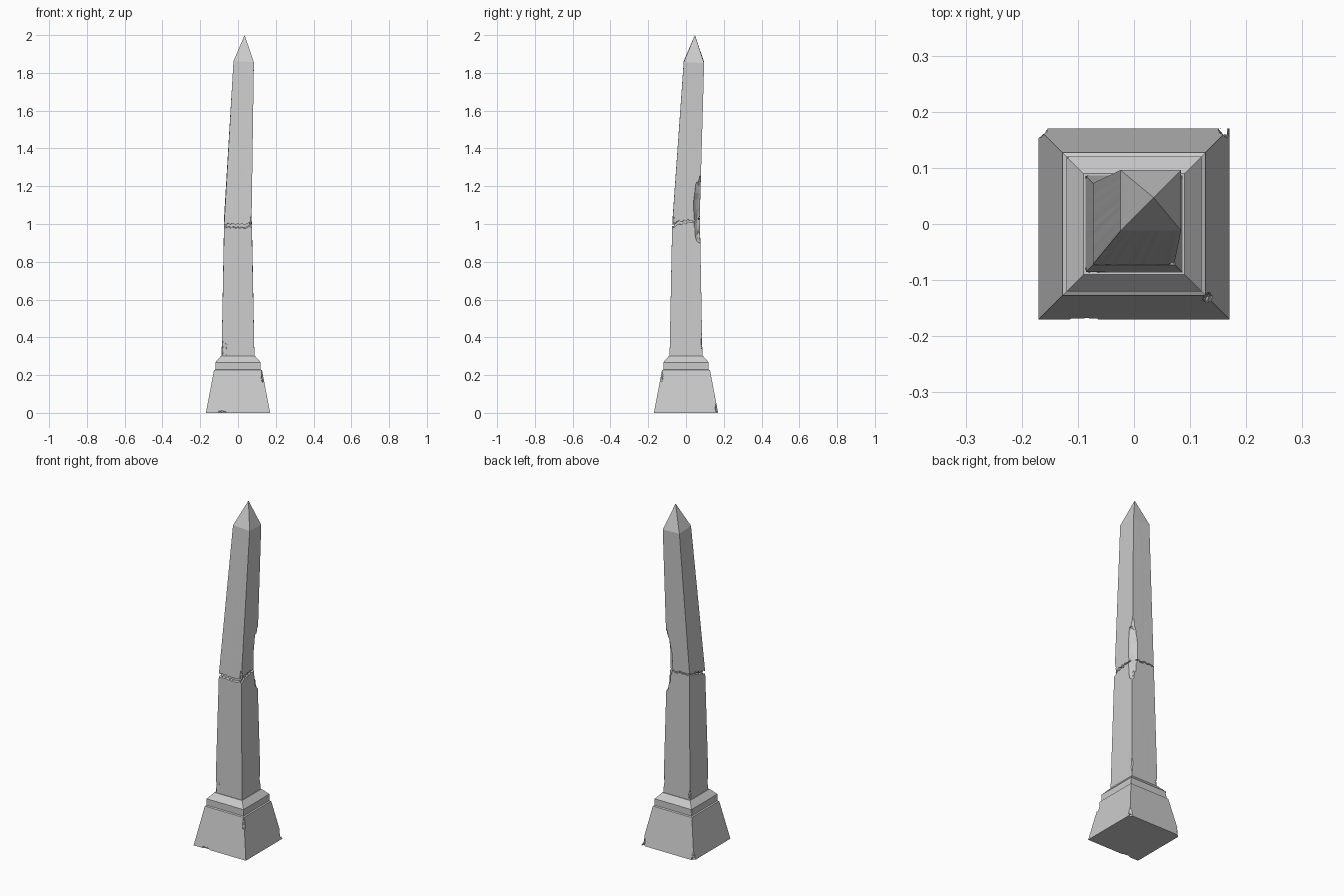
import bpy, bmesh, math, random
from mathutils import Vector, Matrix

if "Cube" in bpy.data.objects:
    bpy.data.objects.remove(bpy.data.objects["Cube"])

random.seed(7)


def finish(bm, name):
    bmesh.ops.recalc_face_normals(bm, faces=bm.faces)
    me = bpy.data.meshes.new(name)
    bm.to_mesh(me)
    bm.free()
    ob = bpy.data.objects.new(name, me)
    bpy.context.collection.objects.link(ob)
    return ob


def loft(name, rings, tip=None):
    """Skin matching rings of points; close with a cap or a tip."""
    bm = bmesh.new()
    loops = [[bm.verts.new(p) for p in r] for r in rings]
    n = len(loops[0])
    for a, b in zip(loops, loops[1:]):
        for i in range(n):
            bm.faces.new((a[i], a[(i + 1) % n], b[(i + 1) % n], b[i]))
    for loop, apex in ((loops[0], None), (loops[-1], tip)):
        if apex is None:
            c = sum((v.co for v in loop), Vector()) / n
        else:
            c = Vector(apex)
        v = bm.verts.new(c)
        for i in range(n):
            bm.faces.new((loop[i], loop[(i + 1) % n], v))
    bmesh.ops.dissolve_limit(bm, angle_limit=0.002, verts=bm.verts, edges=bm.edges)
    return finish(bm, name)


def square(h, z, cx=0, cy=0, n=1, tilt=0):
    """Square ring with n segments per side."""
    corners = [(-h, -h), (h, -h), (h, h), (-h, h)]
    pts = []
    for k in range(4):
        (x0, y0), (x1, y1) = corners[k], corners[(k + 1) % 4]
        for i in range(n):
            t = i / n
            x, y = x0 + (x1 - x0) * t, y0 + (y1 - y0) * t
            pts.append(Vector((cx + x, cy + y, z - tilt * (x + y))))
    return pts


def chip(ob, loc, size, turn=45, rough=0.16):
    """Knock a rough flake out of a stone part."""
    bm = bmesh.new()
    bmesh.ops.create_icosphere(bm, subdivisions=3, radius=1)
    for v in bm.verts:
        v.co *= 1 + random.uniform(-rough, rough)
    m = Matrix.Translation(loc) @ Matrix.Rotation(math.radians(turn), 4, 'Z') @ Matrix.Diagonal((*size, 1))
    bmesh.ops.transform(bm, matrix=m, verts=bm.verts)
    cutter = finish(bm, "chip_cutter")
    cutter.hide_render = True
    mod = ob.modifiers.new("chip", 'BOOLEAN')
    mod.operation, mod.solver, mod.object = 'DIFFERENCE', 'EXACT', cutter
    bpy.context.view_layer.objects.active = ob
    bpy.ops.object.modifier_apply(modifier=mod.name)
    bpy.data.objects.remove(cutter)


# Pedestal with its stepped, chamfered collar
pedestal = loft("pedestal", [square(h, z) for h, z in (
    (0.17, 0), (0.127, 0.226), (0.12, 0.23), (0.12, 0.268), (0.09, 0.302))])

# Jagged break line shared by the two shaft pieces
N = 14
jag = [random.uniform(-0.008, 0.008) for _ in range(4 * N)]
low_rim = square(0.0735, 0.99, n=N)
high_rim = square(0.0725, 0.995, -0.001, 0, n=N)
for lo, hi, j in zip(low_rim, high_rim, jag):
    rise = 0.25 * max(0, lo.y + 0.0735)
    gap = 0.011 * max(0, 0.6 - lo.y / 0.13)
    lo.z += j + rise - gap / 2
    hi.z += j + rise + gap / 2 + random.uniform(0, 0.003)

# Lower shaft, upright
lower_shaft = loft("lower_shaft", [square(0.087, 0.295, n=N), low_rim])

# Upper shaft, leaning towards back right, with pyramid tip
upper_shaft = loft("upper_shaft", [high_rim,
                   square(0.054, 1.857, 0.030, 0.042, N, 0.05)], tip=(0.035, 0.047, 2.0))

# Rubble core hidden inside the crack
core = loft("crack_core", [square(0.064, 0.95), square(0.062, 1.06)])

# Large flake off the back right edge at the break
for part in (lower_shaft, upper_shaft, core):
    random.seed(21)
    chip(part, (0.079, 0.080, 1.08), (0.037, 0.062, 0.175), rough=0.12)
    chip(part, (0.076, 0.076, 0.99), (0.022, 0.045, 0.09), rough=0.2)

# Smaller losses: front crack corner, shaft foot, pedestal corners and base edge
chip(upper_shaft, (0.074, -0.074, 1.02), (0.012, 0.012, 0.045), -45)
chip(lower_shaft, (-0.075, -0.089, 0.345), (0.03, 0.006, 0.045), 0, 0.25)
chip(lower_shaft, (-0.087, -0.087, 0.34), (0.008, 0.012, 0.05), 45)
chip(lower_shaft, (0.087, 0.087, 0.38), (0.007, 0.012, 0.05), 45)
chip(lower_shaft, (-0.087, 0.087, 0.33), (0.008, 0.01, 0.03), -45)
chip(pedestal, (-0.168, 0.168, 0.02), (0.012, 0.02, 0.05), -45)
chip(pedestal, (0.160, 0.166, 0.03), (0.008, 0.014, 0.04), 45)
chip(pedestal, (0.134, -0.134, 0.20), (0.011, 0.014, 0.04), -45)
chip(pedestal, (-0.088, -0.171, 0), (0.028, 0.008, 0.012), 0)
chip(pedestal, (-0.121, 0.121, 0.26), (0.005, 0.01, 0.02), -45)
